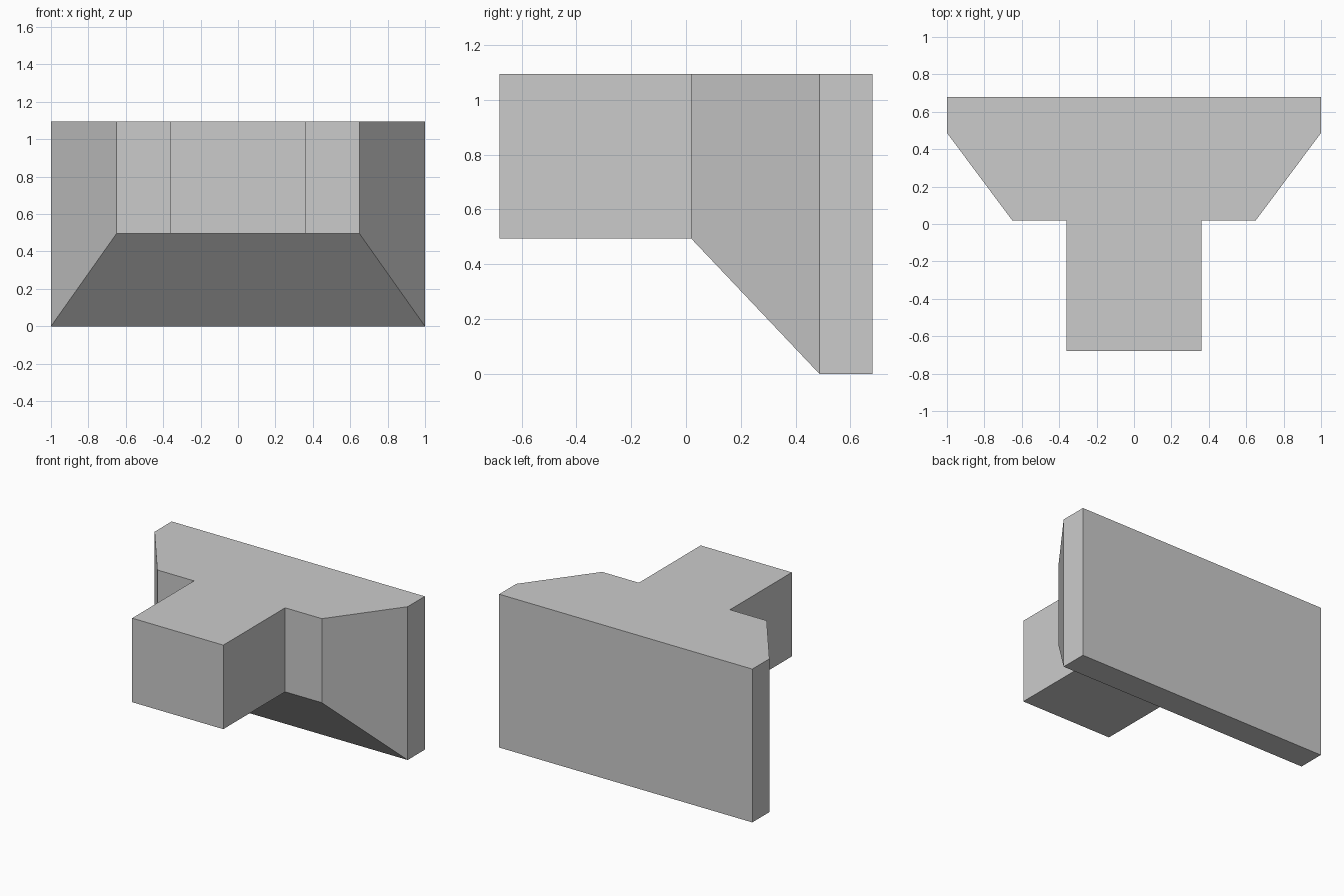
import bpy
import bmesh

if "Cube" in bpy.data.objects:
    bpy.data.objects.remove(bpy.data.objects["Cube"])

TOP = 1.095      # shared flush top
LEDGE = 0.495    # underside of the neck and of the taper's small end


def loft(name, sections):
    """Closed solid through rectangular sections (y, half_width, z_bottom)."""
    bm = bmesh.new()
    rings = [[bm.verts.new((x, y, z)) for x, z in
              ((-w, z0), (w, z0), (w, TOP), (-w, TOP))]
             for y, w, z0 in sections]
    bm.faces.new(rings[0])
    bm.faces.new(rings[-1][::-1])
    for a, b in zip(rings, rings[1:]):
        for i in range(4):
            j = (i + 1) % 4
            bm.faces.new((a[i], b[i], b[j], a[j]))
    bmesh.ops.recalc_face_normals(bm, faces=bm.faces)
    # merge the flat top strips into a single face
    bmesh.ops.dissolve_limit(bm, angle_limit=0.001, verts=bm.verts, edges=bm.edges)
    mesh = bpy.data.meshes.new(name)
    bm.to_mesh(mesh)
    bm.free()
    obj = bpy.data.objects.new(name, mesh)
    bpy.context.collection.objects.link(obj)
    return obj


# Wide plate at the back, tapering forward at the sides and below
loft("tapered_plate", [(0.018, 0.65, LEDGE), (0.487, 1.0, 0.0), (0.68, 1.0, 0.0)])

# Square neck running forward from the small end of the taper
loft("neck", [(-0.68, 0.36, LEDGE), (0.018, 0.36, LEDGE)])
